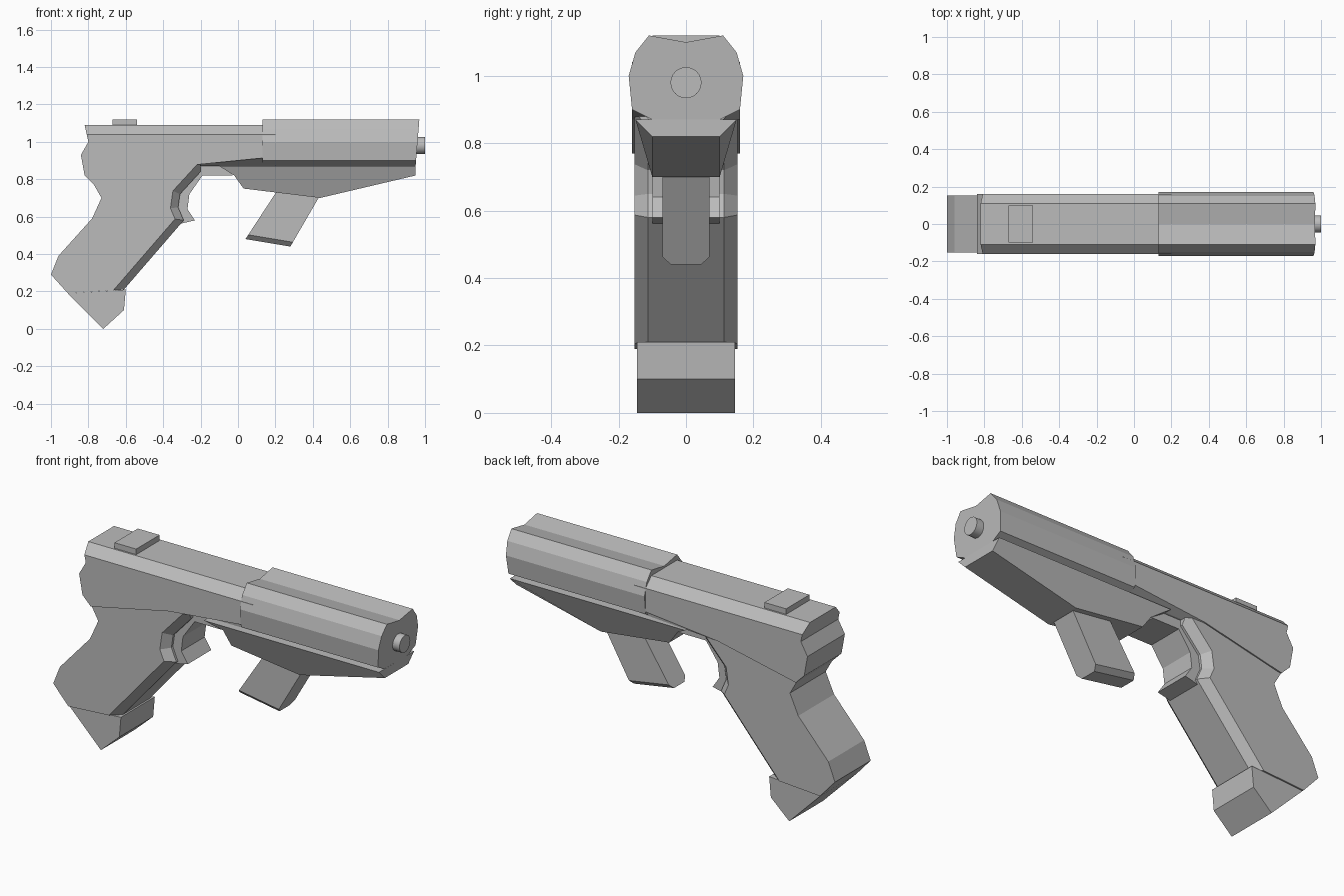
import bpy, bmesh
from math import pi

cube = bpy.data.objects.get("Cube")
if cube:
    bpy.data.objects.remove(cube, do_unlink=True)

grey = bpy.data.materials.new("plain grey")
grey.use_nodes = True
shade = .5
grey.diffuse_color = (shade, shade, shade, 1)
grey.node_tree.nodes["Principled BSDF"].inputs["Base Color"].default_value = grey.diffuse_color


def bridge(name, first, last, chamfer=0, chosen=None):
    """Solid between two matching rings; chosen side rims are chamfered."""
    bm = bmesh.new()
    start = [bm.verts.new(point) for point in first]
    end = [bm.verts.new(point) for point in last]
    for i in range(len(start)):
        bm.faces.new((start[i - 1], start[i], end[i], end[i - 1]))
    bm.faces.new(start)
    bm.faces.new(end)
    bmesh.ops.recalc_face_normals(bm, faces=bm.faces)
    if chosen:
        rims = []
        for edge in bm.edges:
            a, b = (vert.co for vert in edge.verts)
            middle = (a + b) / 2
            if a.y * b.y > 0 and chosen(middle.x, middle.z):
                rims.append(edge)
        bmesh.ops.bevel(bm, geom=rims, offset=chamfer, segments=1,
                        profile=.5, affect='EDGES')
    mesh = bpy.data.meshes.new(name)
    bm.to_mesh(mesh)
    bm.free()
    mesh.materials.append(grey)
    part = bpy.data.objects.new(name, mesh)
    bpy.context.collection.objects.link(part)
    return part


def slab(name, outline, half_width, chamfer=0, chosen=None):
    """Side outline given width by a rule of height, mirrored across y."""
    right = [(x, -half_width(z), z) for x, z in outline]
    left = [(x, half_width(z), z) for x, z in outline]
    return bridge(name, right, left, chamfer, chosen)


def constant(width):
    return lambda z: width


# Receiver with a notched rear, chamfered top and undercut front
slab("receiver",
     [(-.82, 1.09), (-.8, 1), (-.84, .93), (-.82, .82), (-.77, .77),
      (-.3, .87), (.2, .87), (.2, 1.09)],
     constant(.16), chamfer=.05,
     chosen=lambda x, z: z > 1.06 or (x > -.2 and z < .9))

# Barrel shroud, grooved on top, with a raked muzzle face
half_section = [(0, 1.1), (.11, 1.12), (.15, 1.07), (.17, 1), (.16, .9), (.1, .87)]
section = half_section + [(-y, z) for y, z in reversed(half_section) if y]
bridge("barrel_shroud",
       [(.13, y, z) for y, z in section],
       [(.88 + z * .08, y, z) for y, z in section])

# Muzzle
bpy.ops.mesh.primitive_cylinder_add(vertices=24, radius=.046, depth=.1,
                                    location=(.95, 0, .98), rotation=(0, pi / 2, 0))
muzzle = bpy.context.object
muzzle.name = "muzzle"
muzzle.data.materials.append(grey)
bpy.ops.object.shade_smooth_by_angle()

# Rear sight
slab("rear_sight", [(-.67, 1), (-.67, 1.12), (-.54, 1.12), (-.54, 1)], constant(.1))

# Fore-end that narrows towards its keel
slab("fore_end",
     [(-.1, .87), (-.02, .82), (.03, .75), (.44, .7), (.95, .82), (.95, .87)],
     lambda z: .15 if z > .85 else .1)

# Slanted foregrip with a chamfered foot
slab("foregrip", [(.23, .77), (.04, .48), (.28, .44), (.46, .75)],
     constant(.07), chamfer=.025, chosen=lambda x, z: z < .5)

# Main grip with a chamfered front strap
slab("main_grip",
     [(-.77, .77), (-.73, .7), (-.78, .59), (-.96, .39), (-1, .29), (-.91, .19),
      (-.61, .21), (-.29, .58), (-.32, .65), (-.31, .72), (-.2, .84), (-.2, .9)],
     constant(.153), chamfer=.04,
     chosen=lambda x, z: x > -.5 and .3 < z < .8)

# Butt of the grip
slab("grip_butt", [(-.91, .19), (-.72, 0), (-.61, .1), (-.6, .21)], constant(.145))

# Trigger and the housing above it
slab("trigger",
     [(-.36, .55), (-.23, .58), (-.27, .64), (-.26, .72), (-.19, .82),
      (-.03, .82), (-.02, .88), (-.3, .88)],
     constant(.1))
